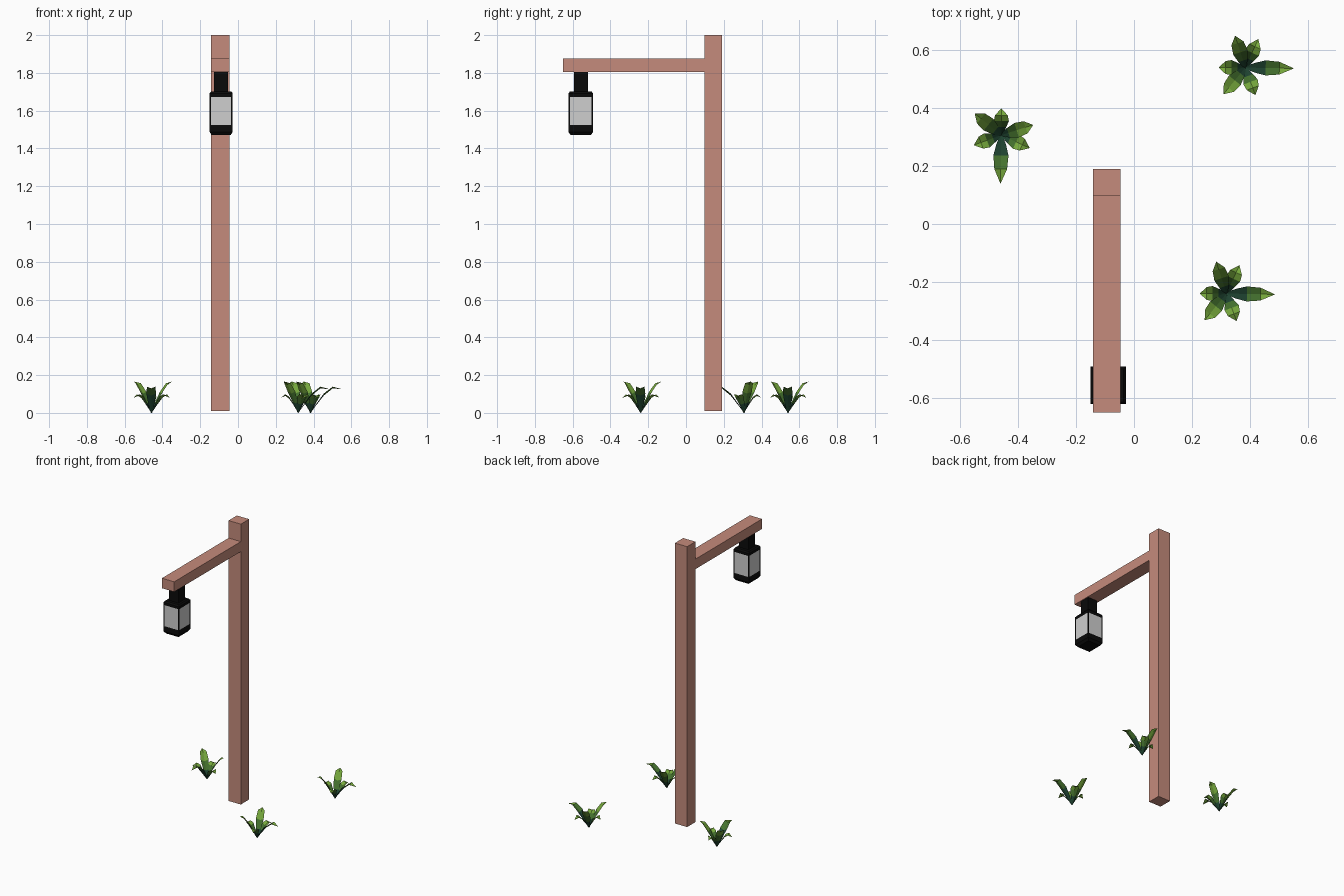
import bpy, bmesh, math
from mathutils import Vector

if "Cube" in bpy.data.objects:
    bpy.data.objects.remove(bpy.data.objects["Cube"])


def material(name, rgb):
    m = bpy.data.materials.new(name)
    m.diffuse_color = (*rgb, 1)
    m.use_nodes = True
    m.node_tree.nodes["Principled BSDF"].inputs["Base Color"].default_value = m.diffuse_color
    return m


WOOD = material("reddish_wood", (0.56, 0.26, 0.20))
BLACK = material("black_metal", (0.003, 0.003, 0.003))
GLASS = material("pale_glass", (0.62, 0.62, 0.62))
DARK = material("dark_leaf_green", (0.014, 0.06, 0.032))
MID = material("mid_leaf_green", (0.06, 0.17, 0.028))
LIGHT = material("light_leaf_green", (0.18, 0.39, 0.045))


def finish(bm, name, mats):
    mesh = bpy.data.meshes.new(name)
    bm.to_mesh(mesh)
    bm.free()
    for m in mats:
        mesh.materials.append(m)
    ob = bpy.data.objects.new(name, mesh)
    bpy.context.collection.objects.link(ob)
    return ob


def box(name, lo, hi, mat):
    bm = bmesh.new()
    bmesh.ops.create_cube(bm, size=1)
    lo, hi = Vector(lo), Vector(hi)
    for v in bm.verts:
        v.co = (lo + hi) / 2 + v.co * (hi - lo)
    return finish(bm, name, [mat])


# Timber post and arm
box("post", (-0.142, 0.097, 0.01), (-0.046, 0.19, 2.0), WOOD)
box("arm", (-0.142, -0.65, 1.805), (-0.046, 0.097, 1.876), WOOD)

# Lantern neck
CX, CY = -0.089, -0.557
box("lantern_neck", (CX - 0.037, CY - 0.037, 1.69), (CX + 0.037, CY + 0.037, 1.805), BLACK)

# Lantern body: stacked rectangles, glass panes inset into the four sides
bm = bmesh.new()
rings = []
for z, inset in [(1.47, 0.012), (1.487, 0), (1.516, 0), (1.681, 0), (1.692, 0), (1.702, 0.008)]:
    hx, hy = 0.061 - inset, 0.065 - inset
    rings.append([bm.verts.new((CX + sx * hx, CY + sy * hy, z))
                  for sx, sy in ((-1, -1), (1, -1), (1, 1), (-1, 1))])
panes = []
for k in range(len(rings) - 1):
    for i in range(4):
        j = (i + 1) % 4
        f = bm.faces.new((rings[k][i], rings[k][j], rings[k + 1][j], rings[k + 1][i]))
        if k == 2:
            panes.append(f)
bm.faces.new(rings[0][::-1])
bm.faces.new(rings[-1])
bm.normal_update()
bmesh.ops.inset_individual(bm, faces=panes, thickness=0.011, depth=-0.002)
for f in panes:
    f.material_index = 1
finish(bm, "lantern_body", [BLACK, GLASS])

# Leaf spines as (fraction of reach, height)
HIGH = [(0, 0), (0.22, 0.05), (0.48, 0.102), (0.76, 0.148), (1, 0.166)]
LOW = [(0, 0), (0.3, 0.045), (0.52, 0.075), (0.74, 0.09), (1, 0.08)]
LONG = [(0, 0), (0.2, 0.045), (0.42, 0.092), (0.7, 0.13), (1, 0.125)]
WIDTHS = [0.004, 0.017, 0.026, 0.022, 0]
LEAVES = [  # tip x, tip y, spine, colour of each segment
    (-0.075, -0.092, HIGH, (0, 1, 2, 2)),
    (-0.035, 0.11, HIGH, (0, 1, 2, 2)),
    (0.035, -0.095, LOW, (0, 1, 2, 2)),
    (0.045, 0.098, LOW, (0, 1, 2, 2)),
    (-0.092, 0.0, LOW, (0, 1, 2, 2)),
    (0.168, -0.003, LONG, (0, 0, 1, 2)),
]


def plant(name, x, y, turn):
    """Rosette of creased leaves around one root."""
    bm = bmesh.new()
    c, s = math.cos(turn), math.sin(turn)
    for tx, ty, spine, cols in LEAVES:
        tip = Vector((tx * c - ty * s, tx * s + ty * c, 0))
        side = Vector((-tip.y, tip.x, 0)).normalized()
        rows = []
        for (t, z), w in zip(spine, WIDTHS):
            p = Vector((x, y, z)) + tip * t
            mid = bm.verts.new(p)
            if w == 0:
                rows.append((mid, mid, mid))
            else:
                lift = Vector((0, 0, 0.4 * w))
                rows.append((bm.verts.new(p - side * w + lift), mid,
                             bm.verts.new(p + side * w + lift)))
        for k, (a, b) in enumerate(zip(rows, rows[1:])):
            for i in (0, 1):
                ring = list(dict.fromkeys((a[i + 1], a[i], b[i], b[i + 1])))
                f = bm.faces.new(ring)
                f.normal_update()
                if f.normal.z < 0:
                    f.normal_flip()
                f.material_index = cols[k]
    finish(bm, name, [DARK, MID, LIGHT])


plant("plant_left", -0.458, 0.307, -math.pi / 2)
plant("plant_back_right", 0.384, 0.54, 0)
plant("plant_front_right", 0.319, -0.24, 0)
